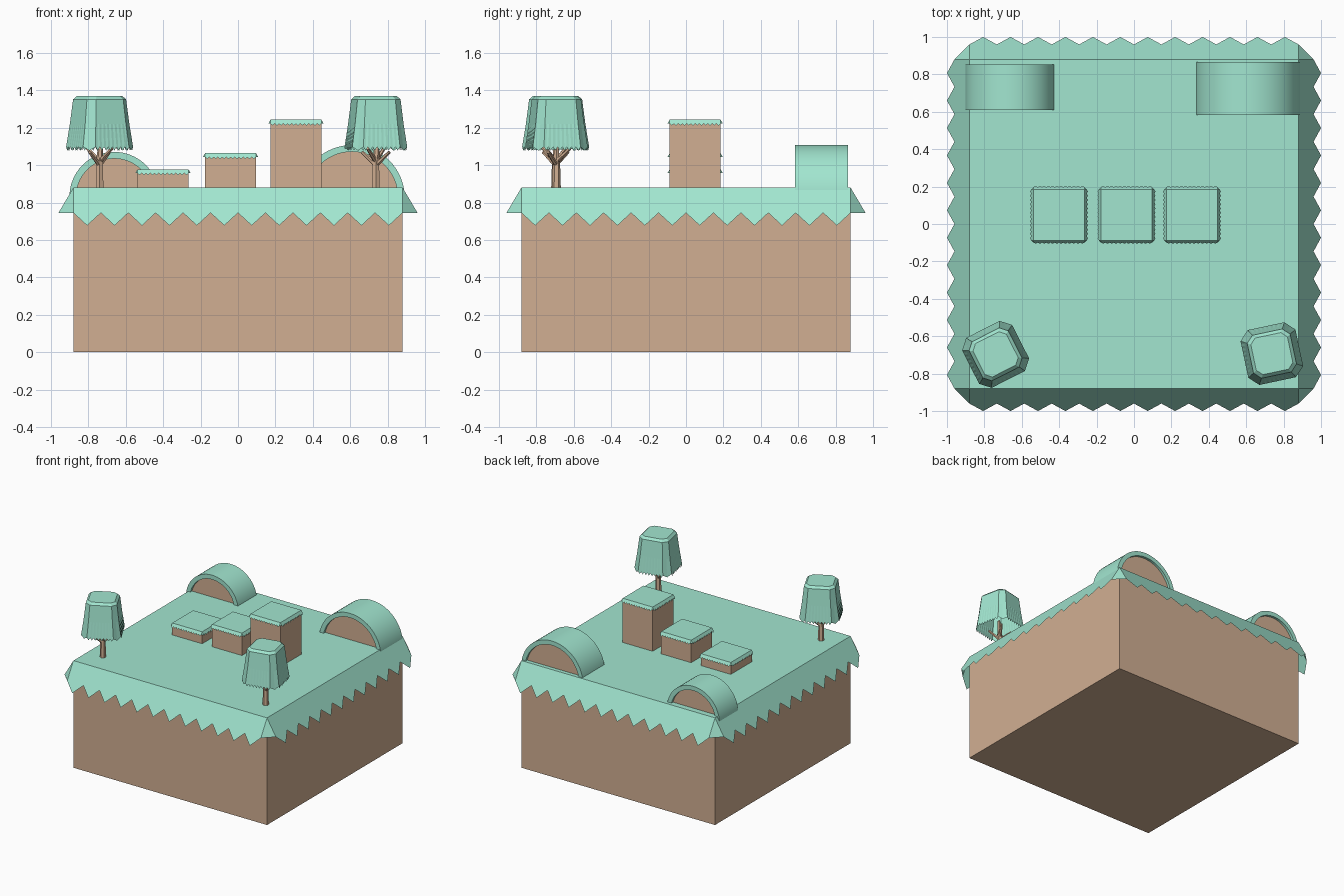
import bpy, bmesh
from math import pi, cos, sin, radians
from mathutils import Vector

if "Cube" in bpy.data.objects:
    bpy.data.objects.remove(bpy.data.objects["Cube"])


def material(name, rgb):
    m = bpy.data.materials.new(name)
    m.diffuse_color = (*rgb, 1)
    m.use_nodes = True
    m.node_tree.nodes["Principled BSDF"].inputs["Base Color"].default_value = m.diffuse_color
    return m


GRASS = material("grass_green", (0.36, 0.79, 0.63))
EARTH = material("earth_brown", (0.64, 0.43, 0.29))


def finish(name, bm, mat, smooth=False, fix=True):
    if fix:
        bmesh.ops.recalc_face_normals(bm, faces=bm.faces)
    me = bpy.data.meshes.new(name)
    bm.to_mesh(me)
    bm.free()
    me.materials.append(mat)
    ob = bpy.data.objects.new(name, me)
    bpy.context.collection.objects.link(ob)
    if smooth:
        bpy.context.view_layer.objects.active = ob
        ob.select_set(True)
        bpy.ops.object.shade_smooth_by_angle(angle=radians(30))
        ob.select_set(False)
    return ob


# Earth cuboid, sitting just under its turf
def earth_block(name, x, y, half, z0, z1):
    bm = bmesh.new()
    bmesh.ops.create_cube(bm, size=1)
    for v in bm.verts:
        v.co = (x + v.co.x * 2 * half, y + v.co.y * 2 * half,
                z0 if v.co.z < 0 else z1 - 0.004)
    finish(name, bm, EARTH)


# Flat turf with a flared, zigzag skirt and triangular corners
def turf(name, x, y, z, half, teeth=12):
    k = half / 0.88
    bm = bmesh.new()

    def vert(px, py, pz, q):
        for _ in range(q):
            px, py = -py, px
        return bm.verts.new((x + px * k, y + py * k, z + pz * k))

    H, V, T = 0.88, 0.96, 1.0
    bm.faces.new([vert(-H, -H, 0, q) for q in range(4)])
    step = 2 * H / teeth
    for q in range(4):
        prof = [vert(-H, -H, 0, q)]
        for i in range(teeth):
            prof.append(vert(-H + i * step, -V, -0.135, q))
            prof.append(vert(-H + (i + 0.5) * step, -T, -0.2025, q))
        prof += [vert(H, -V, -0.135, q), vert(H, -H, 0, q)]
        bm.faces.new(prof)
        bm.faces.new([vert(H, -H, 0, q), vert(H, -V, -0.135, q), vert(V, -H, -0.135, q)])
    bmesh.ops.remove_doubles(bm, verts=bm.verts, dist=1e-5)
    finish(name, bm, GRASS, fix=False)


# Arched mound: grass arch over a recessed earth core
def arch(name, x, z, r, y0, y1, thick=0.036, recess=0.02, n=32):
    def arc(rad):
        return [(x + rad * cos(pi * i / n), z + rad * sin(pi * i / n)) for i in range(n + 1)]

    outer, inner = arc(r), arc(r - thick)
    bm = bmesh.new()
    rows = [[bm.verts.new((px, y, pz)) for px, pz in prof]
            for prof, y in ((outer, y0), (outer, y1), (inner, y1), (inner, y0))]
    for a in range(4):
        A, B = rows[a], rows[(a + 1) % 4]
        for i in range(n):
            bm.faces.new((A[i], A[i + 1], B[i + 1], B[i]))
    bm.faces.new([row[0] for row in rows])
    bm.faces.new([row[-1] for row in rows])
    finish(name + "_grass", bm, GRASS, smooth=True)

    bm = bmesh.new()
    face = bm.faces.new([bm.verts.new((px, y0 + recess, pz)) for px, pz in inner])
    ext = bmesh.ops.extrude_face_region(bm, geom=[face])["geom"]
    bmesh.ops.translate(bm, vec=(0, y1 - y0 - 2 * recess, 0),
                        verts=[g for g in ext if isinstance(g, bmesh.types.BMVert)])
    finish(name + "_earth", bm, EARTH)


# Tapered stick between two points
def stick(bm, a, b, r1, r2, sides=6):
    a, b = Vector(a), Vector(b)
    d = b - a
    geo = bmesh.ops.create_cone(bm, cap_ends=True, segments=sides,
                                radius1=r1, radius2=r2, depth=d.length)
    rot = d.to_track_quat('Z', 'Y')
    for v in geo["verts"]:
        v.co = rot @ v.co + (a + b) / 2


def tree(name, x, y, angle, spin):
    # Trunk with forked branches
    bm = bmesh.new()
    stick(bm, (x, y, 0.87), (x, y, 1.04), 0.024, 0.019)
    stick(bm, (x, y, 1.03), (x + 0.01, y, 1.16), 0.018, 0.01)
    for i in range(4):
        a = spin + i * pi / 2
        h = 0.02 * (i % 2)
        stick(bm, (x, y, 1.0 + h), (x + 0.085 * cos(a), y + 0.085 * sin(a), 1.07 + h), 0.013, 0.009)
    finish(name + "_trunk", bm, EARTH)

    # Hollow foliage: chamfered square rings, flaring to a toothed hem
    bm = bmesh.new()
    teeth = 8
    ca, sa = cos(angle), sin(angle)

    def ring(s, c, z, drop=0.0):
        h, out = s / 2, []
        for q in range(4):
            pts = [(-h + c + (s - 2 * c) * i / (2 * teeth), -h, drop * (i % 2))
                   for i in range(2 * teeth + 1)]
            pts.append((h - c / 2, -h + c / 2, drop))
            for px, py, dz in pts:
                for _ in range(q):
                    px, py = -py, px
                out.append(bm.verts.new((x + px * ca - py * sa, y + px * sa + py * ca, z - dz)))
        return out

    rings = [ring(0.20, 0.030, 1.37), ring(0.235, 0.036, 1.352),
             ring(0.265, 0.042, 1.22), ring(0.30, 0.05, 1.098, 0.02)]
    bm.faces.new(rings[0])
    for A, B in zip(rings, rings[1:]):
        for i in range(len(A)):
            j = (i + 1) % len(A)
            bm.faces.new((A[i], B[i], B[j], A[j]))
    finish(name + "_foliage", bm, GRASS, fix=False)


# Main island
earth_block("island_earth", 0, 0, 0.88, 0, 0.88)
turf("island_turf", 0, 0, 0.88, 0.88)

# Three stepped pillars
for i, (px, top) in enumerate(((-0.401, 0.978), (-0.04, 1.064), (0.31, 1.243)), 1):
    earth_block(f"step_{i}_earth", px, 0.049, 0.136, 0.87, top)
    turf(f"step_{i}_turf", px, 0.049, top, 0.136)

# Two arched mounds at the back
arch("left_mound", -0.662, 0.832, 0.239, 0.61, 0.852)
arch("right_mound", 0.61, 0.827, 0.281, 0.583, 0.867)

# Two trees at the front corners
tree("left_tree", -0.74, -0.697, radians(27), 0.9)
tree("right_tree", 0.737, -0.693, radians(12), 2.6)
